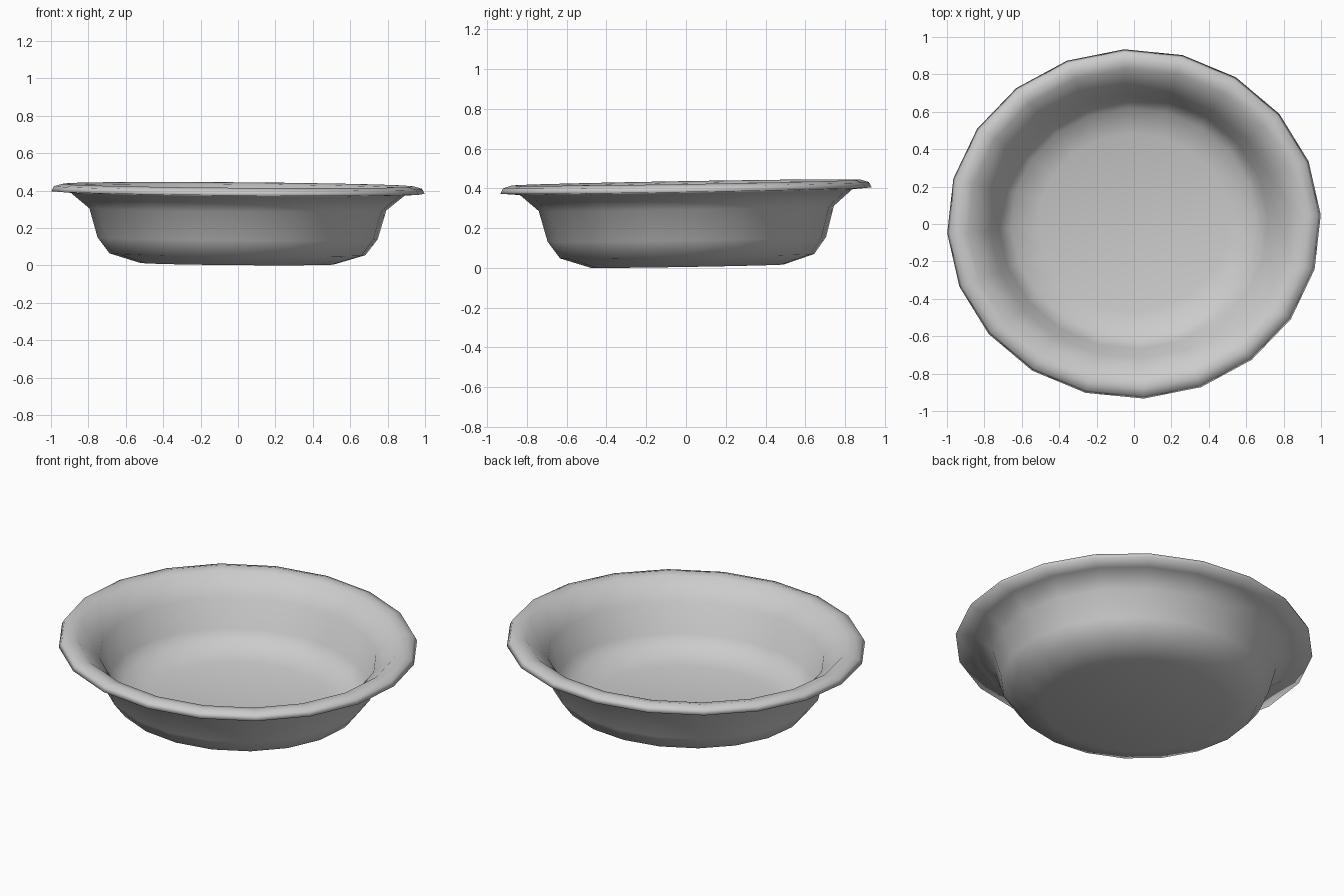
import bpy
import bmesh
from math import radians, cos, sin
from mathutils import Euler, Matrix

cube = bpy.data.objects.get("Cube")
if cube:
    bpy.data.objects.remove(cube)

SIDES = 20
DEPTH_SCALE = 0.935   # slightly oval footprint
RIM_Z = 0.4

# Half section (radius, height): outside upward, over the rim, then down inside
outside = [(0.52, 0.01), (0.685, 0.06), (0.75, 0.145), (0.795, 0.3), (0.895, 0.382)]
rim = [(1.0, 0.39), (0.985, 0.417), (0.94, 0.43), (0.89, 0.42)]
inside = [(0.77, 0.315), (0.72, 0.15), (0.655, 0.085), (0.51, 0.045)]

grey = bpy.data.materials.new("grey glaze")
grey.use_nodes = True
colour = (0.6, 0.6, 0.6, 1)
grey.diffuse_color = colour
grey.node_tree.nodes["Principled BSDF"].inputs["Base Color"].default_value = colour


def make_ring(bm, radius, height):
    angles = [radians(3 + 360 * i / SIDES) for i in range(SIDES)]
    return [bm.verts.new((radius * cos(a), DEPTH_SCALE * radius * sin(a), height))
            for a in angles]


# Dish body, lathed from the section
bm = bmesh.new()
profile = outside + rim + inside
rings = [make_ring(bm, r, z) for r, z in profile]
for low, high in zip(rings, rings[1:]):
    for i in range(SIDES):
        j = (i + 1) % SIDES
        bm.faces.new((low[i], low[j], high[j], high[i]))

# Underside and inner floor
for ring, height in ((rings[0], profile[0][1]), (rings[-1], profile[-1][1])):
    centre = bm.verts.new((0, 0, height))
    for i in range(SIDES):
        bm.faces.new((ring[i], ring[(i + 1) % SIDES], centre))
bmesh.ops.recalc_face_normals(bm, faces=bm.faces)

# The dish leans very slightly, pivoting about the rim
pivot = Matrix.Translation((0, 0, RIM_Z))
lean = Euler((0.017, 0.008, 0)).to_matrix().to_4x4()
bm.transform(pivot @ lean @ pivot.inverted())
lowest = min(v.co.z for v in bm.verts)
bm.transform(Matrix.Translation((0, 0, -lowest)))

for face in bm.faces:
    face.smooth = True
mesh = bpy.data.meshes.new("bowl")
bm.to_mesh(mesh)
bm.free()
mesh.materials.append(grey)
bowl = bpy.data.objects.new("bowl", mesh)
bpy.context.collection.objects.link(bowl)
